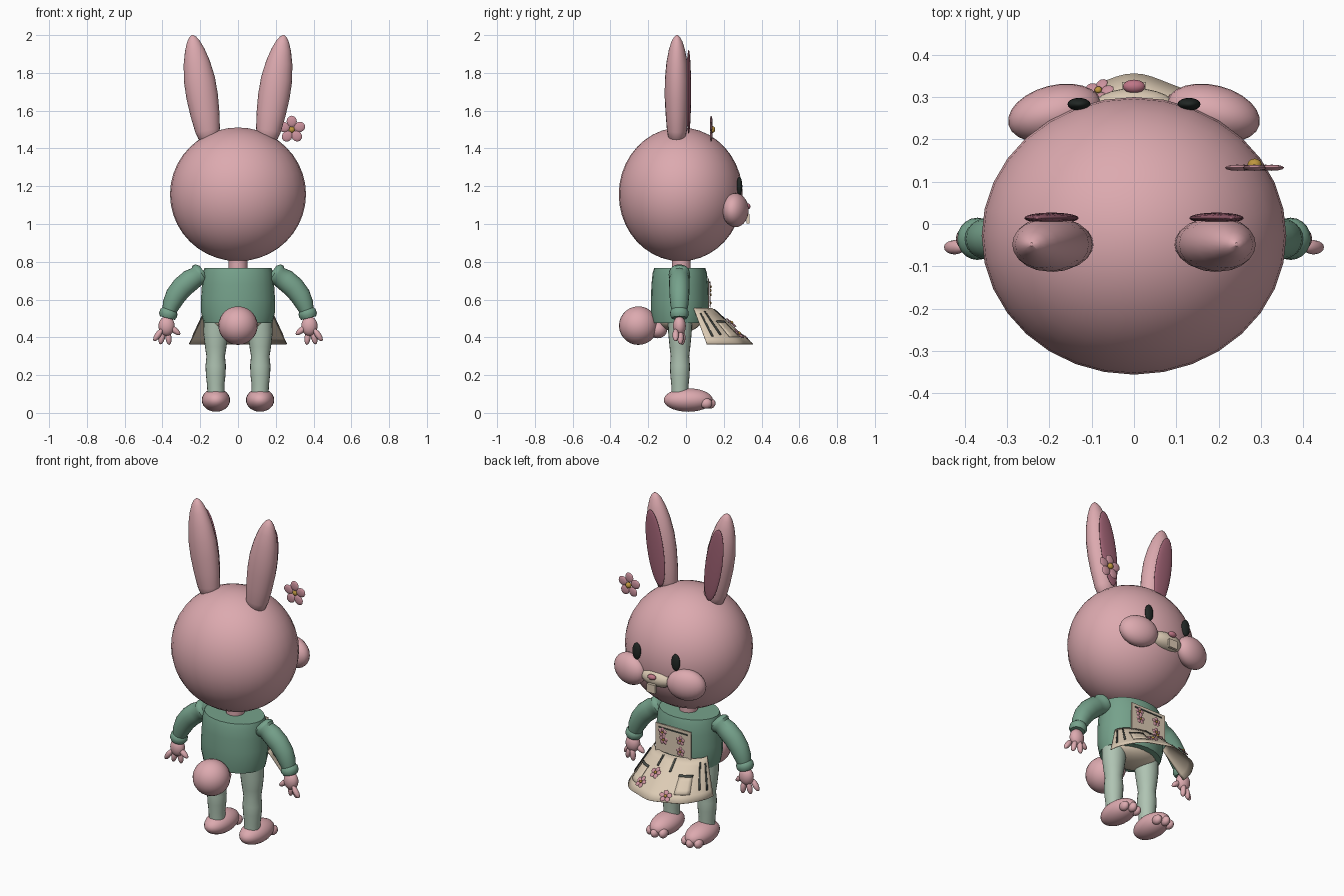
import bpy, bmesh, math
from mathutils import Vector, Matrix, Euler

if "Cube" in bpy.data.objects:
    bpy.data.objects.remove(bpy.data.objects["Cube"])


def material(name, rgb):
    m = bpy.data.materials.new(name)
    m.diffuse_color = (*rgb, 1)
    m.use_nodes = True
    m.node_tree.nodes["Principled BSDF"].inputs["Base Color"].default_value = m.diffuse_color
    return m


PINK = material("pink_fur", (0.72, 0.40, 0.43))
ROSE = material("inner_ear_rose", (0.34, 0.12, 0.17))
NOSE = material("nose_pink", (0.52, 0.18, 0.24))
PETAL = material("petal_pink", (0.60, 0.29, 0.34))
GOLD = material("flower_gold", (0.52, 0.31, 0.05))
GREEN = material("sweater_green", (0.18, 0.36, 0.26))
SAGE = material("legging_sage", (0.43, 0.55, 0.45))
BEIGE = material("apron_beige", (0.72, 0.60, 0.46))
SEAM = material("seam_dark", (0.07, 0.08, 0.07))
BLACK = material("eye_black", (0.015, 0.02, 0.018))


def finish(name, bm, *mats):
    me = bpy.data.meshes.new(name)
    bm.to_mesh(me)
    bm.free()
    for m in mats:
        me.materials.append(m)
    ob = bpy.data.objects.new(name, me)
    bpy.context.collection.objects.link(ob)
    return ob


def add_ball(bm, matrix, seg=20, rings=12, index=0):
    before = set(bm.faces)
    bmesh.ops.create_uvsphere(bm, u_segments=seg, v_segments=rings, radius=1, matrix=matrix)
    for f in set(bm.faces) - before:
        f.material_index = index


def ellipsoid(name, loc, r, mat, rot=(0, 0, 0), seg=24, rings=14):
    bm = bmesh.new()
    add_ball(bm, Matrix.LocRotScale(Vector(loc), Euler(rot), Vector(r)), seg, rings)
    return finish(name, bm, mat)


def loft(name, rings, mat, seg=20):
    """Tube through rings (x, y, z, in-plane radius, y radius); path lies in xz."""
    bm = bmesh.new()
    loops = []
    for i, (x, y, z, ra, rb) in enumerate(rings):
        p, q = rings[max(i - 1, 0)], rings[min(i + 1, len(rings) - 1)]
        d = Vector((q[0] - p[0], 0, q[2] - p[2])).normalized()
        side = Vector((0, 1, 0)).cross(d)
        loops.append([bm.verts.new(Vector((x, y, z)) + side * ra * math.cos(k * math.tau / seg)
                      + Vector((0, rb * math.sin(k * math.tau / seg), 0))) for k in range(seg)])
    for a, b in zip(loops, loops[1:]):
        for k in range(seg):
            bm.faces.new((a[k], a[(k + 1) % seg], b[(k + 1) % seg], b[k]))
    bm.faces.new(loops[0][::-1])
    bm.faces.new(loops[-1])
    bmesh.ops.recalc_face_normals(bm, faces=bm.faces)
    return finish(name, bm, mat)


def flower(name, loc, normal, size, spin=0.3):
    bm = bmesh.new()
    base = Matrix.Translation(loc) @ Vector(normal).to_track_quat('Z', 'Y').to_matrix().to_4x4()
    for k in range(5):
        turn = Matrix.Rotation(spin + k * math.tau / 5, 4, 'Z')
        add_ball(bm, base @ turn @ Matrix.LocRotScale(Vector((size * 0.6, 0, 0)), None,
                 Vector((size * 0.42, size * 0.38, size * 0.1))), 12, 6, 0)
    add_ball(bm, base @ Matrix.LocRotScale(Vector((0, 0, size * 0.1)), None,
             Vector((size * 0.25, size * 0.25, size * 0.2))), 10, 6, 1)
    return finish(name, bm, PETAL, GOLD)


def skirt_point(a, t, offset=0.0):
    """Flared apron surface: a is the angle round the front, t runs waist to hem."""
    def s(a, t):
        ripple = 0.006 * t * math.cos(8 * a)
        return Vector(((0.17 + 0.09 * t) * math.sin(a),
                       0.04 + 0.07 * t + (0.10 + 0.14 * t + ripple) * math.cos(a),
                       0.555 - 0.19 * t))
    n = (s(a + .01, t) - s(a - .01, t)).cross(s(a, t + .01) - s(a, t - .01)).normalized()
    return s(a, t) + n * offset, n


def skirt_patch(name, a0, a1, t0, t1, offset, mat, na=8, nt=4, thick=0.004):
    bm = bmesh.new()
    a0, a1 = math.radians(a0), math.radians(a1)
    g = [[bm.verts.new(skirt_point(a0 + (a1 - a0) * i / na, t0 + (t1 - t0) * j / nt, offset)[0])
          for j in range(nt + 1)] for i in range(na + 1)]
    for i in range(na):
        for j in range(nt):
            bm.faces.new((g[i][j], g[i + 1][j], g[i + 1][j + 1], g[i][j + 1]))
    ob = finish(name, bm, mat)
    ob.modifiers.new("thickness", 'SOLIDIFY').thickness = thick
    return ob


def plate(name, loc, size, mat):
    bm = bmesh.new()
    bmesh.ops.create_cube(bm, size=1, matrix=Matrix.LocRotScale(Vector(loc), None, Vector(size)))
    return finish(name, bm, mat)


# Head and face
ellipsoid("head", (0, -0.028, 1.157), (0.36, 0.328, 0.354), PINK, seg=32, rings=20)
ellipsoid("muzzle", (0, 0.268, 1.07), (0.105, 0.053, 0.05), BEIGE)
ellipsoid("nose", (0, 0.325, 1.093), (0.026, 0.016, 0.016), NOSE)
plate("teeth", (0, 0.328, 1.028), (0.056, 0.016, 0.05), BEIGE)

# Neck, torso, hips and tail
loft("neck", [(0, -0.025, 0.72, 0.05, 0.05), (0, -0.025, 0.84, 0.05, 0.05)], PINK)
loft("sweater", [(0, -0.033, z, rx, ry) for z, rx, ry in (
    (0.475, 0.182, 0.145), (0.53, 0.195, 0.153), (0.60, 0.196, 0.153),
    (0.68, 0.191, 0.150), (0.74, 0.186, 0.144), (0.768, 0.178, 0.135))], GREEN, 24)
ellipsoid("hips", (0, -0.03, 0.49), (0.16, 0.11, 0.065), BEIGE)
ellipsoid("tail", (0, -0.252, 0.462), (0.104, 0.103, 0.102), PINK)
ellipsoid("tail_base", (0, -0.15, 0.44), (0.05, 0.05, 0.045), PINK)

for s, side in ((-1, "left"), (1, "right")):
    # Ears with inner lining
    loft(side + "_ear", [(s * (0.152 + 0.09 * t), -0.048, 1.44 + 0.56 * t, ra, rb) for t, ra, rb in (
        (0, 0.035, 0.03), (0.03, 0.055, 0.045), (0.1, 0.066, 0.053), (0.25, 0.077, 0.06),
        (0.42, 0.084, 0.065), (0.58, 0.083, 0.064), (0.74, 0.070, 0.056), (0.86, 0.052, 0.043),
        (0.94, 0.034, 0.029), (0.98, 0.019, 0.016), (1, 0.004, 0.004))], PINK)
    ellipsoid(side + "_inner_ear", (s * 0.195, 0.014, 1.70), (0.055, 0.013, 0.225), ROSE,
              (0, s * 0.155, 0))
    # Eyes and cheeks
    ellipsoid(side + "_eye", (s * 0.13, 0.283, 1.2), (0.027, 0.015, 0.05), BLACK)
    ellipsoid(side + "_cheek", (s * 0.187, 0.262, 1.073), (0.113, 0.066, 0.09), PINK, (0, 0, -s * 0.25))
    # Sleeve with gathered shoulder and cuff
    loft(side + "_sleeve", [(s * x, -0.035, z, ra, rb) for x, z, ra, rb in (
        (0.180, 0.748, 0.040, 0.040), (0.193, 0.738, 0.058, 0.056), (0.207, 0.730, 0.060, 0.057),
        (0.218, 0.722, 0.052, 0.050), (0.25, 0.703, 0.058, 0.054), (0.295, 0.665, 0.058, 0.054),
        (0.33, 0.62, 0.055, 0.052), (0.352, 0.575, 0.048, 0.048), (0.362, 0.545, 0.040, 0.042),
        (0.366, 0.537, 0.047, 0.048), (0.370, 0.518, 0.049, 0.050), (0.374, 0.502, 0.040, 0.042))], GREEN)
    # Hand with fingers and thumb
    ellipsoid(side + "_palm", (s * 0.378, -0.035, 0.46), (0.043, 0.034, 0.052), PINK)
    for i, (x, y, z, lean) in enumerate(((0.424, -0.055, 0.412, -0.6), (0.402, -0.03, 0.40, -0.25),
                                         (0.368, -0.02, 0.398, 0.1), (0.336, -0.04, 0.438, 0.9))):
        ellipsoid(f"{side}_finger_{i + 1}", (s * x, y, z), (0.016, 0.017, 0.038), PINK,
                  (0, s * lean, 0), 12, 8)
    # Leg, foot and toes
    loft(side + "_leg", [(s * x, -0.032, z, ra, rb) for x, z, ra, rb in (
        (0.116, 0.09, 0.045, 0.045), (0.118, 0.15, 0.046, 0.046), (0.118, 0.20, 0.052, 0.051),
        (0.118, 0.25, 0.054, 0.053), (0.118, 0.30, 0.049, 0.049), (0.118, 0.35, 0.057, 0.055),
        (0.117, 0.42, 0.066, 0.062), (0.112, 0.52, 0.070, 0.066))], SAGE)
    ellipsoid(side + "_foot", (s * 0.117, 0.012, 0.068), (0.075, 0.13, 0.062), PINK)
    for k in (-1, 0, 1):
        ellipsoid(f"{side}_toe_{k + 2}", (s * 0.117 + k * 0.042, 0.125 - 0.018 * abs(k), 0.05),
                  (0.024, 0.032, 0.028), PINK, seg=14, rings=8)

# Apron skirt with hem pleats and pockets
skirt_patch("apron_skirt", -90, 90, 0, 1, 0, BEIGE, 40, 6)
for a, t0, t1 in ((-78, 0.15, 0.8), (-64, 0.1, 0.75), (-12, 0.05, 0.35),
                  (14, 0.05, 0.3), (64, 0.1, 0.75), (78, 0.15, 0.8)):
    skirt_patch("pleat_seam", a - 1.5, a + 1.5, t0, t1, 0.006, SEAM, 1, 4)
for a in (-40, 42):
    skirt_patch("pocket", a - 11, a + 11, 0.42, 0.82, 0.007, BEIGE, 4, 4)
    skirt_patch("pocket_trim", a - 12, a + 12, 0.38, 0.43, 0.008, SEAM, 4, 1)

# Apron bib
plate("apron_bib", (0, 0.119, 0.63), (0.235, 0.007, 0.165), BEIGE)
plate("bib_seam", (0, 0.124, 0.692), (0.19, 0.005, 0.007), SEAM)

# Flowers on the apron and beside the ear
for x, z in ((0.067, 0.668), (0.06, 0.625), (-0.052, 0.648), (-0.052, 0.582)):
    flower("bib_flower", (x, 0.128, z), (0, 1, 0), 0.028)
for a, t in ((-19, 0.88), (9, 0.45), (25, 0.75)):
    p, n = skirt_point(math.radians(a), t, 0.01)
    flower("skirt_flower", p, n, 0.036)
flower("ear_flower", (0.285, 0.133, 1.5), (0, 1, 0), 0.072)

# Smooth shading with sharp rims
for ob in bpy.context.collection.objects:
    ob.select_set(True)
    bpy.context.view_layer.objects.active = ob
bpy.ops.object.shade_smooth_by_angle(angle=math.radians(40))
